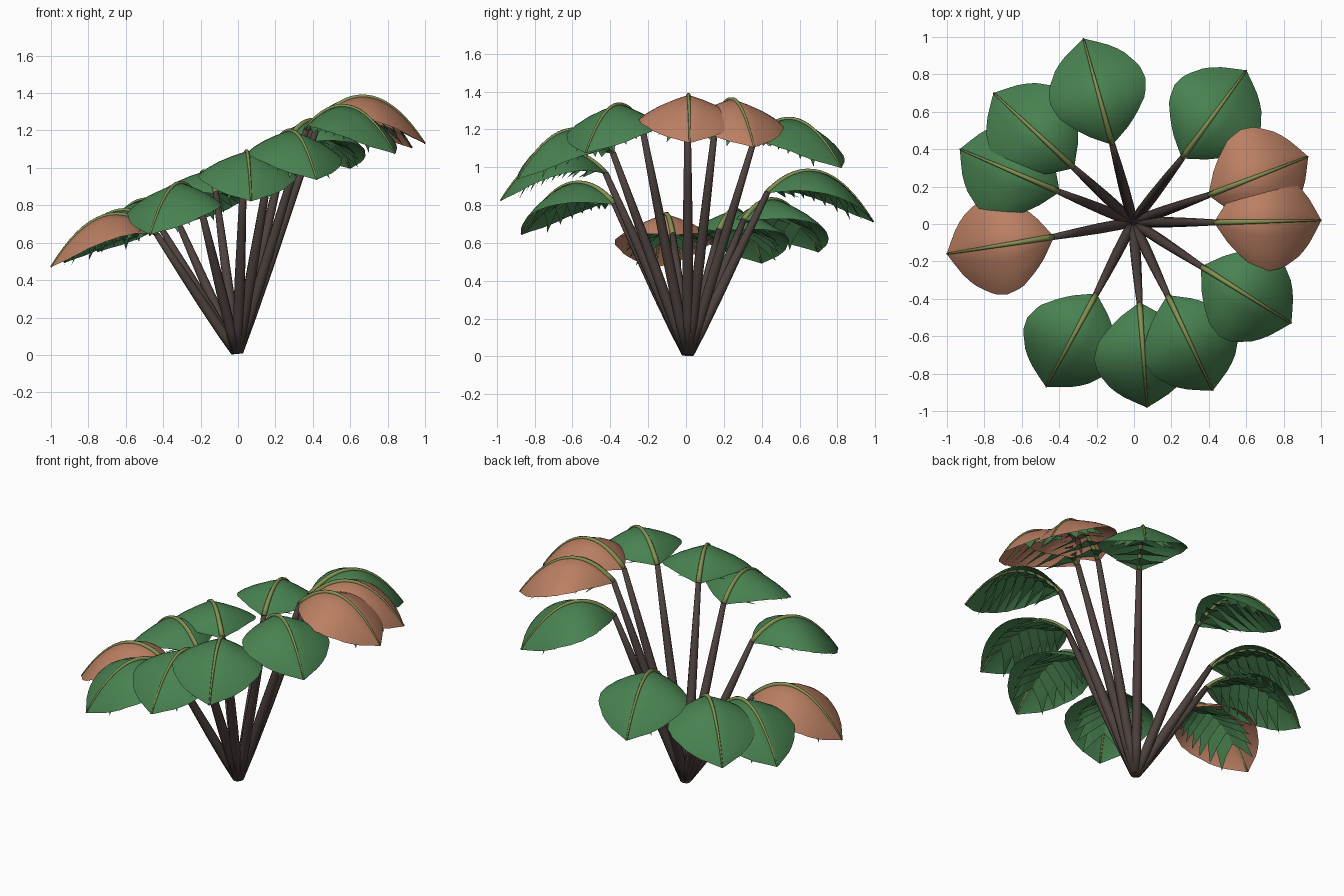
import bpy, math
from mathutils import Vector

if "Cube" in bpy.data.objects:
    bpy.data.objects.remove(bpy.data.objects["Cube"])


def material(name, rgb):
    m = bpy.data.materials.new(name)
    m.use_nodes = True
    m.diffuse_color = (*rgb, 1)
    bsdf = m.node_tree.nodes["Principled BSDF"]
    bsdf.inputs["Base Color"].default_value = (*rgb, 1)
    bsdf.inputs["Roughness"].default_value = 0.8
    return m


GREEN = material("leaf green", (0.065, 0.22, 0.08))
BROWN = material("dry leaf brown", (0.5, 0.215, 0.125))
STEM = material("stem dark brown", (0.075, 0.053, 0.047))
RIB = material("midrib olive", (0.23, 0.28, 0.085))


def make(name, verts, faces, mat, smooth=True):
    mesh = bpy.data.meshes.new(name)
    mesh.from_pydata([tuple(v) for v in verts], [], faces)
    mesh.materials.append(mat)
    mesh.update()
    if smooth:
        mesh.shade_smooth()
    ob = bpy.data.objects.new(name, mesh)
    bpy.context.collection.objects.link(ob)
    return ob


def lerp_table(table, t):
    """Linear lookup in a list of (position, value) pairs."""
    for (a, va), (b, vb) in zip(table, table[1:]):
        if t <= b:
            return va + (vb - va) * (t - a) / (b - a)
    return table[-1][1]


def tube(name, points, radii, mat, sides=10):
    """Capped round tube through the points."""
    verts, faces = [], []
    n = len(points)
    for i, (p, r) in enumerate(zip(points, radii)):
        d = (points[min(i + 1, n - 1)] - points[max(i - 1, 0)]).normalized()
        side = Vector((-d.y, d.x, 0)).normalized()
        up = side.cross(d)
        for k in range(sides):
            a = 2 * math.pi * k / sides
            verts.append(p + side * r * math.cos(a) + up * r * math.sin(a))
    for i in range(n - 1):
        for k in range(sides):
            j = (k + 1) % sides
            faces.append((i * sides + k, i * sides + j,
                          (i + 1) * sides + j, (i + 1) * sides + k))
    faces.append(tuple(range(sides))[::-1])
    faces.append(tuple(range((n - 1) * sides, n * sides)))
    return make(name, verts, faces, mat)


# Leaf half width along its length, and droop across its width
WIDTH = [(0, .012), (.05, .055), (.1, .1), (.2, .165), (.35, .24), (.5, .265),
         (.63, .252), (.8, .185), (.9, .11), (1, .003)]
DROOP = [(0, 0), (.3, .21), (.6, .47), (.85, .76), (1, 1)]


class Leaf:
    """Arched leaf frame: t runs base to tip, u runs edge to edge (-1..1)."""

    def __init__(self, tip_x, tip_y):
        base = Vector((tip_x, tip_y)) * 0.435
        self.base = Vector((base.x, base.y, 0.95 + 0.7 * base.x))
        self.tip = Vector((tip_x, tip_y, 0.80 + 0.33 * tip_x))
        d = self.tip - self.base
        self.side = Vector((-d.y, d.x, 0)).normalized()

    def at(self, t, u=0.0, lift=0.0):
        w = lerp_table(WIDTH, min(t, 1))
        p = self.base.lerp(self.tip, t) + self.side * w * u
        p.z += 4 * 0.185 * t * (1 - t) - 0.48 * w * lerp_table(DROOP, abs(u)) + lift
        return p


def blade(name, leaf, mat):
    rows = 18
    us = [-1, -.85, -.6, -.3, 0, .3, .6, .85, 1]
    c = len(us)
    verts = [leaf.at(i / rows, u) for i in range(rows + 1) for u in us]
    faces = [(i * c + k, (i + 1) * c + k, (i + 1) * c + k + 1, i * c + k + 1)
             for i in range(rows) for k in range(c - 1)]
    # normals point upward
    make(name, verts, [f[::-1] for f in faces], mat).data.update()


def under_leaflets(name, leaf):
    """Overlapping pointed leaflets hanging in pairs below the blade."""
    verts, faces = [], []
    for s in (-1, 1):
        for i in range(7):
            t = 0.04 + 0.1 * i
            o = len(verts)
            verts += [leaf.at(t, 0, -.012), leaf.at(t + .04, s * .42, -.02),
                      leaf.at(t + .2, s * .78, -.066),
                      leaf.at(t + .15, s * .36, -.07), leaf.at(t + .12, 0, -.05)]
            face = (o, o + 1, o + 3, o + 4), (o + 1, o + 2, o + 3)
            faces += [f[::s] for f in face]
    make(name, verts, faces, GREEN, smooth=False)


# Leaf tips around the plant, with dry brown ones marked
TIPS = [(1.0, .02, BROWN), (.93, .36, BROWN), (.6, .82, GREEN), (-.27, .99, GREEN),
        (-.75, .7, GREEN), (-.93, .4, GREEN), (-1.0, -.16, BROWN),
        (-.47, -.87, GREEN), (.07, -.98, GREEN), (.42, -.89, GREEN),
        (.84, -.53, GREEN)]

for n, (x, y, mat) in enumerate(TIPS, 1):
    leaf = Leaf(x, y)
    # Stem from the root to the leaf
    out = Vector((x, y, 0)).normalized()
    root = Vector((-.005, .01, .015)) + out * 0.01
    steps = [0, .15, .4, .7, 1]
    tube(f"stem_{n}", [root.lerp(leaf.base, s) for s in steps],
         [.024, .028, .028, .023, .016], STEM)
    # Blade, midrib and leaflets
    blade(f"leaf_{n}", leaf, mat)
    ts = [i / 16 for i in range(17)]
    tube(f"midrib_{n}", [leaf.at(t) for t in ts],
         [.016 - .011 * t for t in ts], RIB, sides=6)
    under_leaflets(f"under_leaflets_{n}", leaf)
